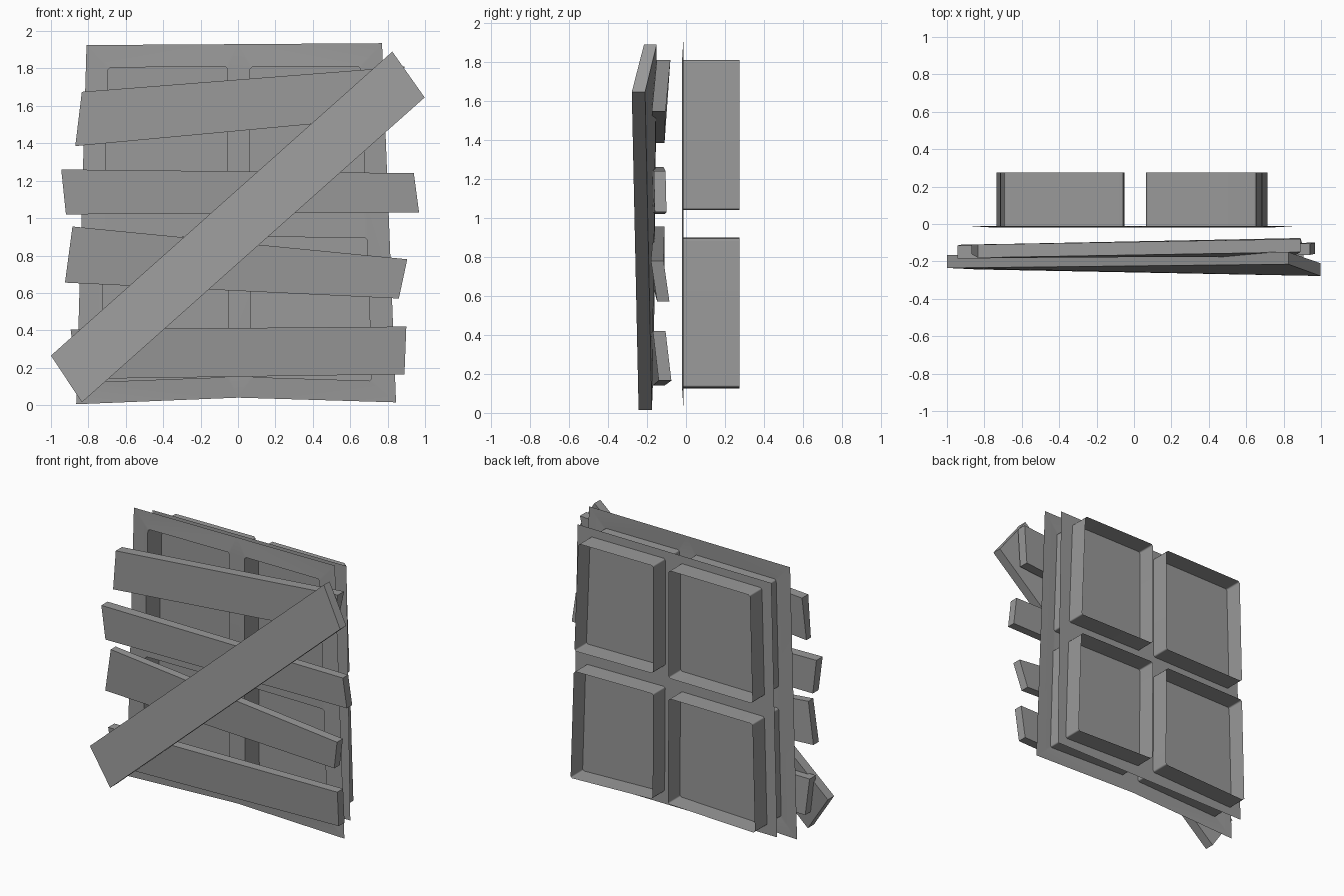
import bpy, bmesh
from math import radians
from mathutils import Vector

if "Cube" in bpy.data.objects:
    bpy.data.objects.remove(bpy.data.objects["Cube"])

# Dark grey shared by every part
grey = bpy.data.materials.new("dark_grey")
grey.diffuse_color = (0.32, 0.32, 0.32, 1)
grey.use_nodes = True
grey.node_tree.nodes["Principled BSDF"].inputs["Base Color"].default_value = grey.diffuse_color


def finish(bm, name):
    mesh = bpy.data.meshes.new(name)
    bm.to_mesh(mesh)
    bm.free()
    mesh.materials.append(grey)
    obj = bpy.data.objects.new(name, mesh)
    bpy.context.collection.objects.link(obj)
    return obj


def edge_loop(bm, points):
    vs = [bm.verts.new(p) for p in points]
    return [bm.edges.new((vs[i], vs[(i + 1) % len(vs)])) for i in range(len(vs))]


def clipped(corners, y, r=0.012):
    """Four-sided opening with small clipped corners."""
    pts = []
    for i, c in enumerate(corners):
        c = Vector((c[0], y, c[1]))
        for n in (corners[i - 1], corners[(i + 1) % 4]):
            pts.append(c + (Vector((n[0], y, n[1])) - c).normalized() * r)
    return pts


def board(name, tl, tr, br, bl):
    """Each corner is (x, z, front y, back y)."""
    bm = bmesh.new()
    f = [bm.verts.new((x, yf, z)) for x, z, yf, yb in (tl, tr, br, bl)]
    b = [bm.verts.new((x, yb, z)) for x, z, yf, yb in (tl, tr, br, bl)]
    bm.faces.new(f)
    bm.faces.new(b[::-1])
    for i in range(4):
        j = (i + 1) % 4
        bm.faces.new((f[i], b[i], b[j], f[j]))
    bmesh.ops.recalc_face_normals(bm, faces=bm.faces)
    return finish(bm, name)


# Window frame: thin front sheet with four openings running back as sleeves
FRONT, BACK = -0.02, 0.275
openings = [
    [(-0.695, 1.805), (-0.055, 1.81), (-0.055, 1.045), (-0.715, 1.04)],
    [(0.065, 1.81), (0.655, 1.81), (0.685, 1.04), (0.065, 1.045)],
    [(-0.715, 0.895), (-0.055, 0.90), (-0.05, 0.15), (-0.735, 0.125)],
    [(0.065, 0.90), (0.69, 0.895), (0.715, 0.13), (0.07, 0.15)],
]
bm = bmesh.new()
outline = [(-0.81, 1.925), (0, 1.93), (0.77, 1.935), (0.845, 0.015), (0, 0.04), (-0.865, 0.005)]
edges = edge_loop(bm, [(x, -0.012, z) for x, z in outline])
holes = [edge_loop(bm, clipped(o, FRONT)) for o in openings]
for h in holes:
    edges += h
bmesh.ops.triangle_fill(bm, use_beauty=True, edges=edges, normal=(0, -1, 0))
for h in holes:
    ext = bmesh.ops.extrude_edge_only(bm, edges=h)["geom"]
    for v in ext:
        if isinstance(v, bmesh.types.BMVert):
            v.co.y = BACK
bmesh.ops.recalc_face_normals(bm, faces=bm.faces)
frame = finish(bm, "window_frame")
bpy.context.view_layer.objects.active = frame
frame.select_set(True)
bpy.ops.object.shade_smooth_by_angle(angle=radians(60))
frame.modifiers.new("even_shading", "WEIGHTED_NORMAL").keep_sharp = True

# Glass: a single flat sheet halfway through the sleeves
bm = bmesh.new()
bm.faces.new([bm.verts.new((x, 0.14, z)) for x, z in
              ((-0.815, 0.065), (0.785, 0.07), (0.755, 1.87), (-0.77, 1.86))])
finish(bm, "glass_pane")

# Planks nailed across the window
board("top_plank", (-0.835, 1.675, -0.18, -0.11), (0.89, 1.81, -0.15, -0.08),
      (0.85, 1.545, -0.175, -0.105), (-0.87, 1.385, -0.16, -0.11))
board("upper_plank", (-0.945, 1.26, -0.185, -0.115), (0.94, 1.24, -0.165, -0.105),
      (0.968, 1.03, -0.16, -0.10), (-0.92, 1.02, -0.175, -0.11))
board("lower_plank", (-0.885, 0.955, -0.165, -0.11), (0.905, 0.78, -0.18, -0.115),
      (0.86, 0.57, -0.148, -0.085), (-0.925, 0.655, -0.17, -0.11))
board("bottom_plank", (-0.895, 0.405, -0.18, -0.11), (0.90, 0.42, -0.17, -0.105),
      (0.89, 0.165, -0.14, -0.075), (-0.86, 0.14, -0.17, -0.11))
board("diagonal_plank", (-1.0, 0.265, -0.235, -0.165), (0.825, 1.89, -0.215, -0.15),
      (0.998, 1.645, -0.278, -0.21), (-0.835, 0.015, -0.243, -0.175))
